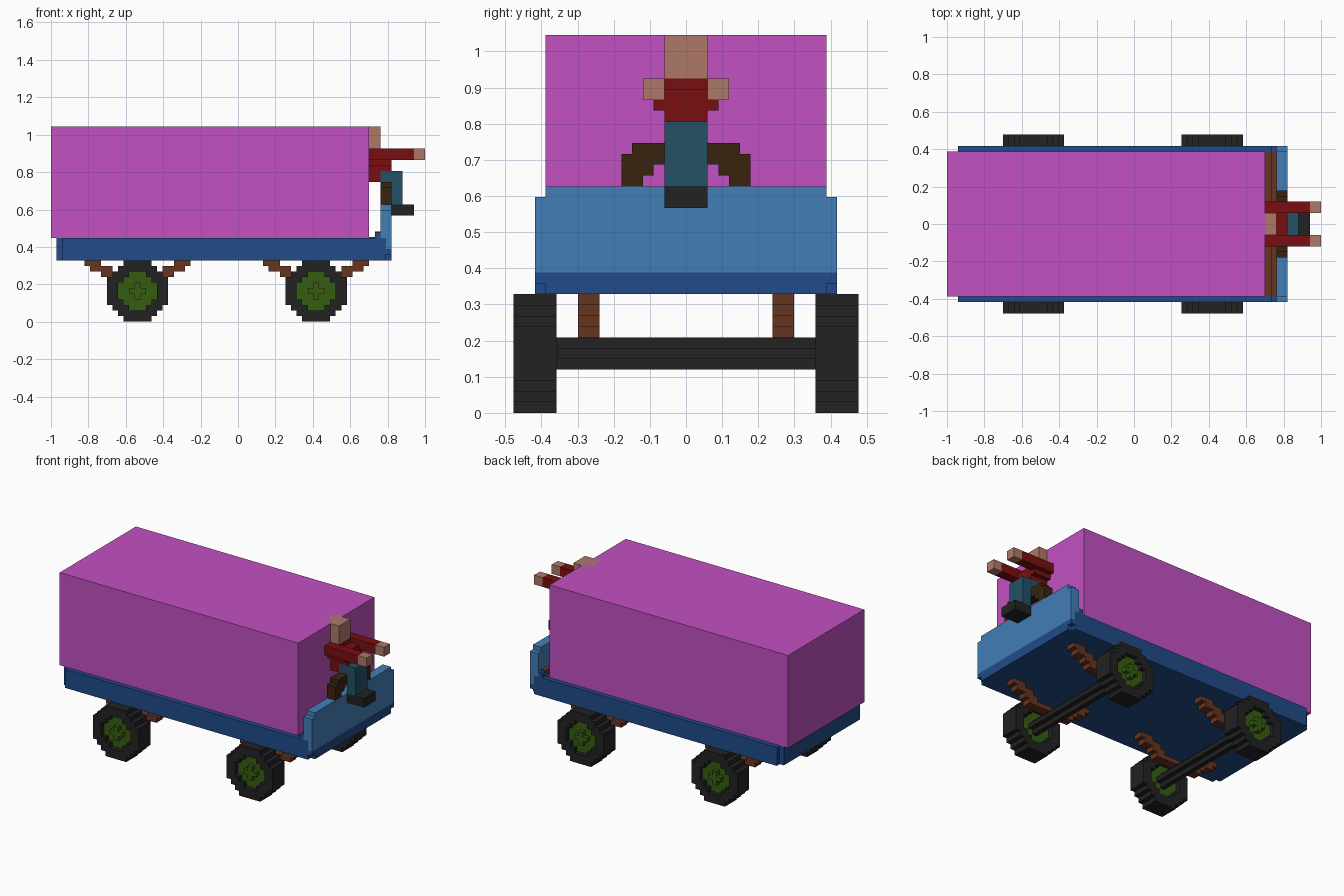
import bpy, bmesh
from mathutils import Vector

default = bpy.data.objects.get("Cube")
if default:
    bpy.data.objects.remove(default, do_unlink=True)

V = 2 / 67          # one block
X0 = -1.0           # x of the first block column


def material(name, r, g, b):
    lin = [((c / 255 + 0.055) / 1.055) ** 2.4 for c in (r, g, b)] + [1]
    m = bpy.data.materials.new(name)
    m.use_nodes = True
    m.diffuse_color = lin
    bsdf = next(n for n in m.node_tree.nodes if n.type == 'BSDF_PRINCIPLED')
    bsdf.inputs["Base Color"].default_value = lin
    return m


MAGENTA = material("magenta", 194, 81, 194)
DARK_BLUE = material("dark blue", 33, 75, 136)
LIGHT_BLUE = material("light blue", 66, 127, 182)
BLACK = material("rubber black", 34, 34, 34)
GREEN = material("hub green", 53, 93, 16)
BROWN = material("spring brown", 102, 53, 33)
SKIN = material("skin", 174, 121, 105)
RED = material("shirt red", 122, 14, 16)
TEAL = material("trouser teal", 35, 81, 101)
DARK_BROWN = material("dark brown", 58, 35, 15)


def finish(name, bm, mat):
    me = bpy.data.meshes.new(name)
    bm.to_mesh(me)
    bm.free()
    me.materials.append(mat)
    ob = bpy.data.objects.new(name, me)
    bpy.context.collection.objects.link(ob)
    return ob


def box(name, mat, x0, x1, y0, y1, z0, z1):
    """Plain cuboid given in block units."""
    bm = bmesh.new()
    bmesh.ops.create_cube(bm, size=1)
    lo, hi = Vector((x0, y0, z0)), Vector((x1, y1, z1))
    for v in bm.verts:
        p = (lo + hi) / 2 + v.co * (hi - lo)
        v.co = Vector((X0 + p.x * V, p.y * V, p.z * V))
    return finish(name, bm, mat)


def blocks(name, mat, boxes, mirror=False):
    """Union of block-aligned cuboids as one clean shell; mirror copies across y."""
    cells = set()
    for x0, x1, y0, y1, z0, z1 in boxes:
        for x in range(x0, x1):
            for y in range(y0, y1):
                for z in range(z0, z1):
                    cells.add((x, y, z))
                    if mirror:
                        cells.add((x, -1 - y, z))
    bm = bmesh.new()
    for c in cells:
        for axis in range(3):
            for side in (0, 1):
                n = list(c)
                n[axis] += 2 * side - 1
                if tuple(n) in cells:
                    continue
                a, b = (axis + 1) % 3, (axis + 2) % 3
                loop = [(0, 0), (1, 0), (1, 1), (0, 1)]
                quad = []
                for u, w in (loop if side else loop[::-1]):
                    p = list(c)
                    p[axis] += side
                    p[a] += u
                    p[b] += w
                    quad.append(bm.verts.new((X0 + p[0] * V, p[1] * V, p[2] * V)))
                bm.faces.new(quad)
    bmesh.ops.remove_doubles(bm, verts=bm.verts, dist=V * 0.01)
    return finish(name, bm, mat)


# Cargo box and chassis
box("cargo_box", MAGENTA, 0, 57, -13, 13, 15, 35)
blocks("chassis", DARK_BLUE, [
    (2, 60, -14, 14, 11, 15), (1, 2, -13, 13, 11, 15),
    (60, 61, -14, 14, 12, 13), (60, 61, -13, 13, 11, 13),
    (58, 59, -14, 14, 15, 16)])
box("footwell_floor", BROWN, 57, 58, -13, 13, 15, 15.15)
box("footwell_ledge", BROWN, 58, 59, -13, 13, 16, 16.15)

# Front panel
blocks("front_panel", LIGHT_BLUE, [
    (59, 61, -14, 14, 15, 20), (60, 61, -14, 14, 13, 15), (59, 61, -13, 13, 20, 21)])

# Stepped discs: half widths per row from bottom to top, on a centre block
TYRE = [2, 3, 4, 5, 5, 5, 5, 5, 4, 3, 2]
HUB = [1, 2, 3, 3, 3, 2, 1]
SPRING = [(0, 5, 7), (4, 6, 8), (5, 8, 9), (7, 9, 10)]   # inner, outer, row

for end, cx in (("rear", 15), ("front", 47)):
    for side, s in (("left", 1), ("right", -1)):
        def span(a, b):
            return (a, b) if s > 0 else (-b, -a)

        tyre = []
        for z, w in enumerate(TYRE):
            h = HUB[z - 2] if 2 <= z <= 8 else -1
            if h < 0:
                tyre.append((cx - w, cx + w + 1, *span(12, 16), z, z + 1))
            else:
                tyre.append((cx - w, cx - h, *span(12, 16), z, z + 1))
                tyre.append((cx + h + 1, cx + w + 1, *span(12, 16), z, z + 1))
        blocks(f"{end}_{side}_tyre", BLACK, tyre)

        hub = [(cx - w, cx + w + 1, *span(13, 15), z + 2, z + 3) for z, w in enumerate(HUB)]
        hub += [(cx - 1, cx + 2, *span(15, 16), 5, 6), (cx, cx + 1, *span(15, 16), 4, 7)]
        blocks(f"{end}_{side}_hub", GREEN, hub)

        # Stepped leaf spring above the axle
        spring = []
        for a, b, z in SPRING:
            spring.append((cx + a, cx + b + 1, *span(8, 10), z, z + 1))
            spring.append((cx - b, cx - a + 1, *span(8, 10), z, z + 1))
        blocks(f"{end}_{side}_spring", BROWN, spring)

    blocks(f"{end}_axle", BLACK, [(cx - 1, cx + 2, -13, 13, 5, 6), (cx, cx + 1, -13, 13, 4, 7)])

# Seat with arched arms on top of the front panel
blocks("seat", DARK_BROWN, [
    (59, 61, 0, 5, 24, 25), (59, 61, 0, 6, 23, 24),
    (59, 61, 3, 6, 22, 23), (59, 61, 4, 6, 21, 22)], mirror=True)

# Driver
blocks("driver_head", SKIN, [(55, 59, -2, 2, 31, 35)])
blocks("driver_shirt", RED, [
    (57, 59, 0, 2, 25, 31), (59, 61, 0, 2, 27, 30), (57, 61, 0, 3, 28, 29),
    (57, 65, 2, 4, 29, 31)], mirror=True)
blocks("driver_hands", SKIN, [(65, 67, 2, 4, 29, 31)], mirror=True)
blocks("driver_legs", TEAL, [(59, 63, -2, 2, 25, 27), (61, 63, -2, 2, 21, 27)])
blocks("driver_shoes", BLACK, [(61, 65, -2, 2, 19, 21)])
